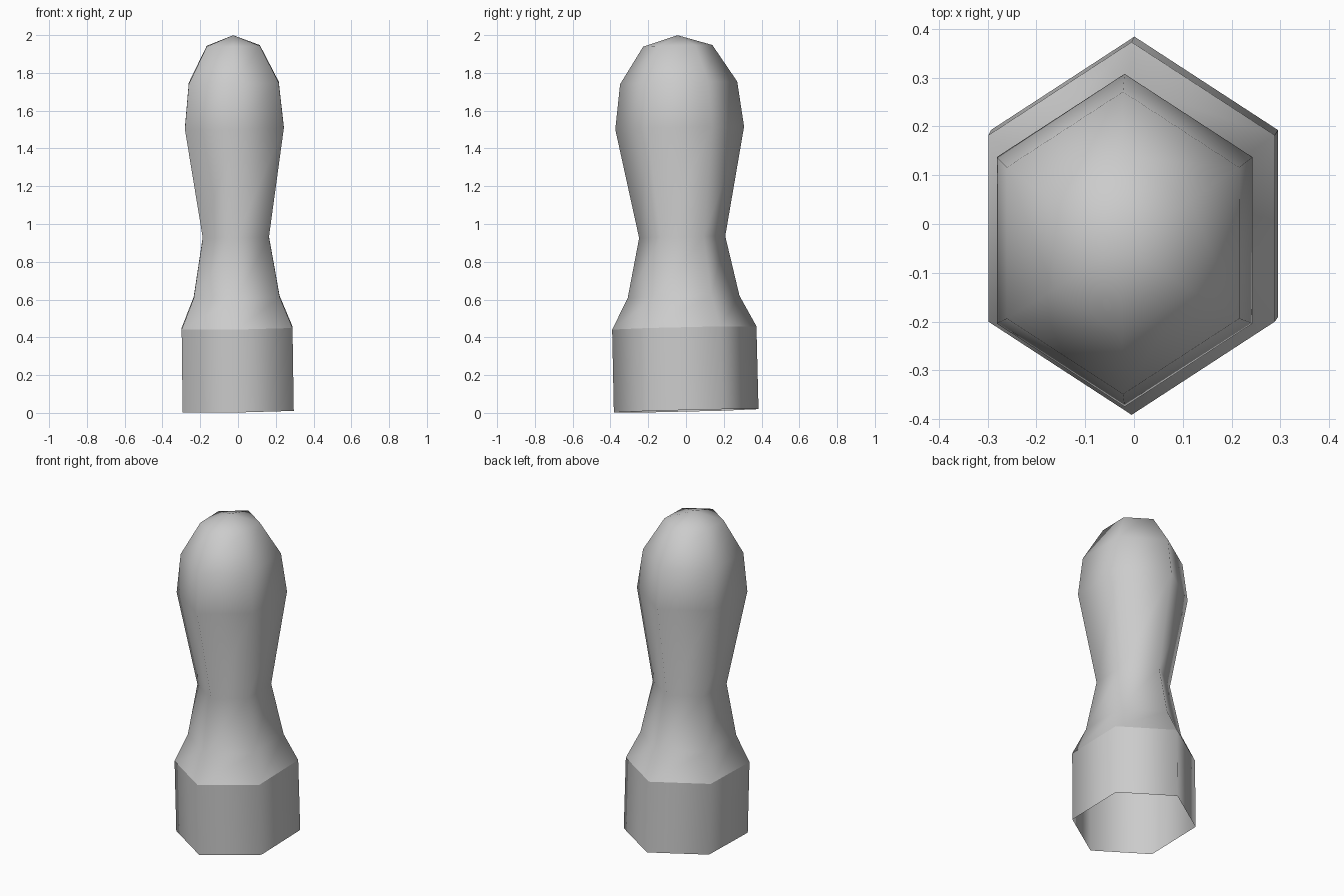
import bpy, bmesh, math
from mathutils import Euler, Matrix, Vector

cube = bpy.data.objects.get("Cube")
if cube:
    bpy.data.objects.remove(cube, do_unlink=True)

grey = bpy.data.materials.new("plain grey")
grey.use_nodes = True
colour = (0.6, 0.6, 0.6, 1)
grey.diffuse_color = colour
grey.node_tree.nodes["Principled BSDF"].inputs["Base Color"].default_value = colour

SIDES = 6
SQUASH = 0.887          # the hexagon is narrower across x
LEAN = Matrix.Translation((0.001, 0.001, 0.011)) @ Euler((0.023, -0.0135, 0)).to_matrix().to_4x4()


def hex_lathe(name, profile, apex=None):
    """Sweep (radius, height) pairs into an open six-sided shell, with an optional tip."""
    bm = bmesh.new()
    rings = []
    for radius, height in profile:
        ring = []
        for i in range(SIDES):
            a = math.pi / 2 + math.tau * i / SIDES
            ring.append(bm.verts.new((radius * SQUASH * math.cos(a), radius * math.sin(a), height)))
        rings.append(ring)
    for low, high in zip(rings, rings[1:]):
        for i in range(SIDES):
            j = (i + 1) % SIDES
            bm.faces.new((low[i], low[j], high[j], high[i]))
    if apex:
        tip = bm.verts.new((0, 0, apex))
        for i in range(SIDES):
            bm.faces.new((rings[-1][i], rings[-1][(i + 1) % SIDES], tip))
    for face in bm.faces:
        face.smooth = True
    bm.transform(LEAN)
    mesh = bpy.data.meshes.new(name)
    bm.to_mesh(mesh)
    bm.free()
    mesh.materials.append(grey)
    obj = bpy.data.objects.new(name, mesh)
    bpy.context.collection.objects.link(obj)
    return obj


# Straight collar, open underneath
hex_lathe("base_collar", [(0.383, 0), (0.382, 0.439)])

# Waisted body with a rounded head
hex_lathe("body", [(0.382, 0.439), (0.296, 0.603), (0.228, 0.92), (0.341, 1.498),
                   (0.31, 1.737), (0.183, 1.933)], apex=1.989)
